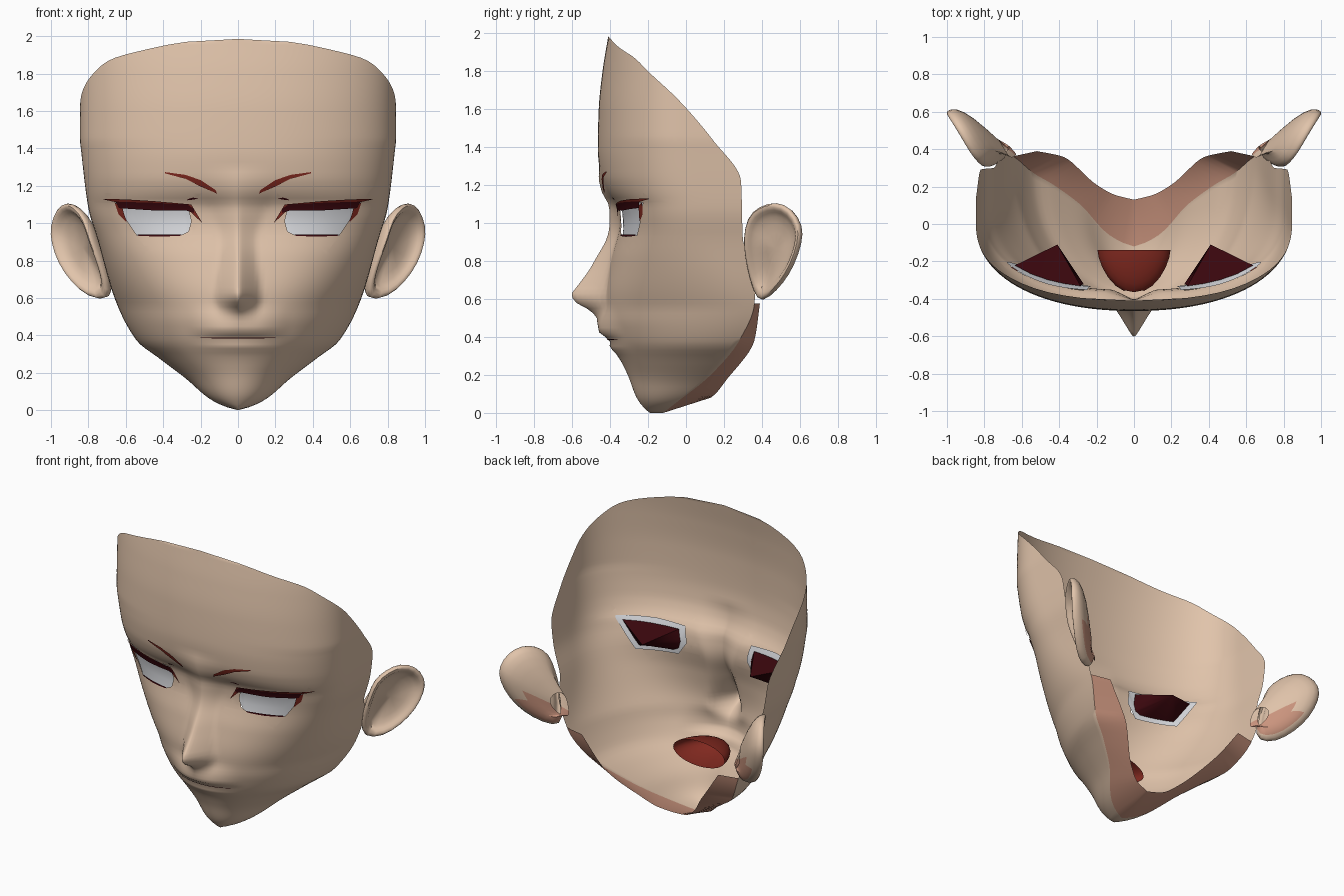
import bpy, bmesh, math
from mathutils import Vector
from mathutils.bvhtree import BVHTree

if "Cube" in bpy.data.objects:
    bpy.data.objects.remove(bpy.data.objects["Cube"])


def material(name, col):
    m = bpy.data.materials.new(name)
    m.diffuse_color = (*col, 1)
    m.use_nodes = True
    m.node_tree.nodes["Principled BSDF"].inputs["Base Color"].default_value = m.diffuse_color
    return m


SKIN = material("skin", (0.75, 0.55, 0.405))
BLUSH = material("skin_shadow", (0.60, 0.30, 0.21))
WHITE = material("eye_white", (0.72, 0.73, 0.76))
RED = material("red", (0.22, 0.022, 0.014))
DARK = material("dark_red", (0.042, 0.002, 0.004))


def tab(t, z):
    """Smooth monotone interpolation in a list of (z, value) pairs."""
    if z <= t[0][0]:
        return t[0][1]
    if z >= t[-1][0]:
        return t[-1][1]
    i = next(k for k in range(len(t) - 1) if z <= t[k + 1][0])
    sl = [(t[k + 1][1] - t[k][1]) / (t[k + 1][0] - t[k][0]) for k in range(len(t) - 1)]

    def slope(k):
        if k == 0:
            return sl[0]
        if k == len(sl):
            return sl[-1]
        a, b = sl[k - 1], sl[k]
        return 0 if a * b <= 0 else 2 * a * b / (a + b)
    h = t[i + 1][0] - t[i][0]
    u = (z - t[i][0]) / h
    return ((1 + 2 * u) * (1 - u) ** 2 * t[i][1] + u * (1 - u) ** 2 * h * slope(i)
            + u * u * (3 - 2 * u) * t[i + 1][1] + u * u * (u - 1) * h * slope(i + 1))


def finish(name, bm, mats, mirror=True, subsurf=0, angle=50):
    me = bpy.data.meshes.new(name)
    bm.to_mesh(me)
    bm.free()
    ob = bpy.data.objects.new(name, me)
    bpy.context.collection.objects.link(ob)
    for m in mats:
        me.materials.append(m)
    bpy.ops.object.select_all(action='DESELECT')
    ob.select_set(True)
    bpy.context.view_layer.objects.active = ob
    bpy.ops.object.shade_smooth_by_angle(angle=math.radians(angle))
    if mirror:
        md = ob.modifiers.new("mirror", 'MIRROR')
        md.merge_threshold = 0.0005
    if subsurf:
        sd = ob.modifiers.new("smooth", 'SUBSURF')
        sd.levels = sd.render_levels = subsurf
    return ob


# Face tables over height: front line, width, back edge, side centre, roundness, nose, lips
FRONT = [(0, -.19), (.02, -.215), (.08, -.26), (.195, -.305), (.3, -.355), (.42, -.405),
         (.5, -.425), (.6, -.428), (.8, -.398), (1, -.352), (1.08, -.36), (1.17, -.42), (1.25, -.45),
         (1.4, -.465), (1.6, -.46), (1.8, -.44), (1.985, -.41)]
WIDTH = [(0, 0), (.02, .07), (.06, .15), (.17, .28), (.28, .425), (.37, .54), (.6, .66), (.91, .75), (1.08, .80),
         (1.44, .845)]
BACK = [(0, -.12), (.04, -.07), (.2, .13), (.38, .28), (.57, .36), (.75, .37), (.91, .30),
        (1.22, .29), (1.44, .14), (1.65, -.04), (1.8, -.20), (1.87, -.27), (1.93, -.358), (1.985, -.41)]
CENTRE = [(.57, .35), (.9, .15), (1.08, .1), (1.2, .05), (1.44, 0)]
ROUND = [(.2, 2), (.5, 2.1), (.8, 2.35), (1.05, 2.55), (1.2, 2.3), (1.4, 2.2)]
NOSE = [(.44, 0), (.5, -.02), (.535, -.065), (.59, -.165), (.625, -.18), (.67, -.152), (.77, -.1),
        (.93, -.055), (1.04, -.05), (1.17, -.025), (1.3, 0)]
NOSEW = [(.5, .1), (.6, .13), (.7, .12), (.9, .1), (1.04, .14), (1.17, .2)]
LIPS = [(.27, 0), (.31, -.008), (.345, -.025), (.385, -.01), (.42, -.052), (.47, -.038), (.56, 0)]
NECK = [(0, (0, .13, .08)), (.1, (.1, .155, .1)), (.2, (.2, .21, .17)), (.38, (.38, .36, .38)), (.58, (.52, .39, .58))]
COLS = 40


def face_row(z):
    yf, w, yb = tab(FRONT, z), tab(WIDTH, z), tab(BACK, z)
    yc = yb if z < .57 else min(yb, tab(CENTRE, z)) if z < 1.44 else 0
    n = tab(ROUND, z)
    end = math.pi / 2
    if yb < yc:
        end = math.acos(min(1, ((yc - yb) / (yc - yf)) ** (n / 2)))
    pts = []
    for i in range(121):
        a = end * i / 120
        pts.append(Vector((w * math.sin(a) ** (2 / n), yc - (yc - yf) * max(0, math.cos(a)) ** (2 / n), z)))
    if yb > yc:
        pts.append(Vector((w, yb, z)))
    lens = [0]
    for p, q in zip(pts, pts[1:]):
        lens.append(lens[-1] + (q - p).length)
    out, k = [], 0
    for j in range(COLS + 1):
        s = lens[-1] * (j / COLS) ** 1.3
        while k < len(pts) - 2 and lens[k + 1] < s:
            k += 1
        d = lens[k + 1] - lens[k]
        p = pts[k].lerp(pts[k + 1], min(1, (s - lens[k]) / d) if d > 1e-9 else 0)
        u = max(0, 1 - math.hypot(p.x, .012) / tab(NOSEW, z))
        p.y += tab(NOSE, z) * u ** 1.2 * 1.1 + tab(LIPS, z) * max(0, 1 - (p.x / .28) ** 2) ** 1.5
        out.append(p)
    return out


# Face shell with the jaw underside as one extra column
bm = bmesh.new()
ROWS = 84
grid = []
for r in range(ROWS + 1):
    t = r / ROWS
    z = 1.985 * (.65 * t + .35 * (1 - math.cos(math.pi * t)) / 2)
    row = [bm.verts.new(p) for p in face_row(z)]
    if z <= .6:
        row.append(bm.verts.new([tab([(a, v[k]) for a, v in NECK], z) for k in range(3)]))
    grid.append(row)
for lo, hi in zip(grid, grid[1:]):
    for c in range(min(len(lo), len(hi)) - 1):
        f = bm.faces.new((lo[c], lo[c + 1], hi[c + 1], hi[c]))
        f.material_index = int(c >= COLS)
bmesh.ops.remove_doubles(bm, verts=bm.verts, dist=1e-4)
for v in bm.verts:
    v.co.x = max(0, v.co.x)
tree = BVHTree.FromBMesh(bm)


def surf(x, z):
    hit = tree.ray_cast(Vector((max(x, .001), -2, z)), Vector((0, 1, 0)))[0]
    return hit.y if hit else -.2


# Eye opening: cut along each side of the outline, then remove the middle
EYE = [(.25, 1.01), (.265, .955), (.305, .935), (.54, .935), (.66, 1.11), (.27, 1.095)]
SIDES = [(Vector((a[0], 0, a[1])), Vector((b[1] - a[1], 0, a[0] - b[0]))) for a, b in zip(EYE, EYE[1:] + EYE[:1])]
for co, no in SIDES:
    near = [f for f in bm.faces if .15 < f.calc_center_median().x < .76 and .85 < f.calc_center_median().z < 1.2]
    geom = near + list({e for f in near for e in f.edges}) + list({v for f in near for v in f.verts})
    bmesh.ops.bisect_plane(bm, geom=geom, plane_co=co, plane_no=no, dist=1e-5)
inside = [f for f in bm.faces if all((f.calc_center_median() - co).dot(no) < 0 for co, no in SIDES)]
bmesh.ops.delete(bm, geom=inside, context='FACES')
finish("face", bm, [SKIN, BLUSH])


def along(line, n):
    res = []
    for i in range(n + 1):
        u = i / n * (len(line) - 1)
        k = min(int(u), len(line) - 2)
        res.append(Vector(line[k]).lerp(Vector(line[k + 1]), u - k))
    return res


def strip(name, upper, lower, mat, off, n=24):
    """Band that follows the face between two (x, z) lines."""
    bm = bmesh.new()
    cols = []
    for a, b in zip(along(upper, n), along(lower, n)):
        ps = [b.lerp(a, k / 3) for k in range(4)]
        cols.append([bm.verts.new((p.x, surf(p.x, p.y) + off, p.y)) for p in ps])
    for l, r in zip(cols, cols[1:]):
        for k in range(3):
            bm.faces.new((l[k], r[k], r[k + 1], l[k + 1]))
    return finish(name, bm, [mat])


# Eyes, lashes, brows and the mouth line
strip("eye_white", [(.23, 1.03), (.25, 1.11), (.45, 1.125), (.68, 1.125)],
      [(.23, 1.0), (.29, .915), (.55, .915), (.68, 1.115)], WHITE, .012)
strip("upper_lash", [(.19, 1.0), (.25, 1.10), (.45, 1.118), (.60, 1.127), (.72, 1.13)],
      [(.188, .998), (.265, 1.07), (.45, 1.095), (.60, 1.1), (.72, 1.127)], RED, -.012)
strip("lash_shadow", [(.235, 1.075), (.27, 1.1), (.45, 1.109), (.655, 1.115)],
      [(.235, 1.055), (.275, 1.067), (.45, 1.068), (.635, 1.08)], DARK, -.014)
strip("outer_lash", [(.66, 1.11), (.64, 1.05), (.60, 1.01)], [(.62, 1.09), (.61, 1.05), (.595, 1.01)], RED, -.006)
strip("lower_lash", [(.30, .94), (.42, .94), (.54, .94)], [(.31, .932), (.42, .928), (.53, .932)], DARK, -.005)
strip("lid_crease", [(.215, 1.132), (.24, 1.137), (.27, 1.128)], [(.215, 1.13), (.24, 1.126), (.27, 1.122)], DARK, -.004)
strip("eyebrow", [(.12, 1.177), (.20, 1.230), (.28, 1.258), (.39, 1.273)],
      [(.112, 1.158), (.20, 1.196), (.28, 1.237), (.39, 1.266)], RED, -.008)
strip("mouth_line", [(0, .389), (.1, .389), (.2, .389)], [(0, .383), (.1, .383), (.2, .387)], DARK, -.004)

# Dark hollow behind each eye
bm = bmesh.new()
mid = Vector((.43, 1.02))
rim = [mid.lerp(p, .9) for p in along(EYE + EYE[:1], 24)[:-1]]
rim = [bm.verts.new((p.x, surf(p.x, p.y) + .018, p.y)) for p in rim]
apex = bm.verts.new((.41, -.11, 1.03))
for a, b in zip(rim, rim[1:] + rim[:1]):
    bm.faces.new((b, a, apex))
finish("eye_hollow", bm, [DARK])

# Mouth bag: open cup, rounded towards the lips with a gap at its front
bm = bmesh.new()
bmesh.ops.create_uvsphere(bm, u_segments=24, v_segments=16, radius=1)
cut = [f for f in bm.faces if f.calc_center_median().y > 0 or f.calc_center_median().y < -.95]
bmesh.ops.delete(bm, geom=cut, context='FACES')
for v in bm.verts:
    x, y, z = v.co
    v.co = Vector((x * .195, -.14 - .23 * abs(y) ** 1.3, .38 + z * .085))
finish("mouth_bag", bm, [RED], mirror=False)

# Ears: rings from the root over the rim into the hollow
RIM = [(.79, .30, .92), (.82, .32, 1.03), (.87, .38, 1.09), (.92, .47, 1.115), (.97, .55, 1.08), (1.005, .605, .99),
       (1.0, .60, .90), (.96, .56, .78), (.89, .50, .68), (.80, .42, .60), (.69, .375, .585), (.71, .335, .70),
       (.75, .31, .82)]
CEN, OUT, ROOT = Vector((.87, .45, .87)), Vector((.83, -.55, 0)), Vector((.68, .40, .75))
bm = bmesh.new()


def ear_ring(scale, depth, centre=CEN, pull=0):
    return [bm.verts.new((centre + (Vector(p) - CEN) * scale + OUT * depth).lerp(ROOT, pull)) for p in RIM]


rings = [ear_ring(.3, 0, ROOT), ear_ring(.75, -.085, CEN, .15), ear_ring(.95, -.05), ear_ring(1.02, -.01),
         ear_ring(.97, .012), ear_ring(.84, .006), ear_ring(.76, -.03), ear_ring(.3, -.045)]
for i, (a, b) in enumerate(zip(rings, rings[1:])):
    for k in range(len(RIM)):
        m = (k + 1) % len(RIM)
        f = bm.faces.new((a[k], b[k], b[m], a[m]))
        f.material_index = int(i < 2 and f.calc_center_median().z < .8 and 4 < k < 11)
bm.faces.new(rings[-1])
bmesh.ops.recalc_face_normals(bm, faces=bm.faces)
finish("ear", bm, [SKIN, BLUSH], subsurf=1, angle=80)
